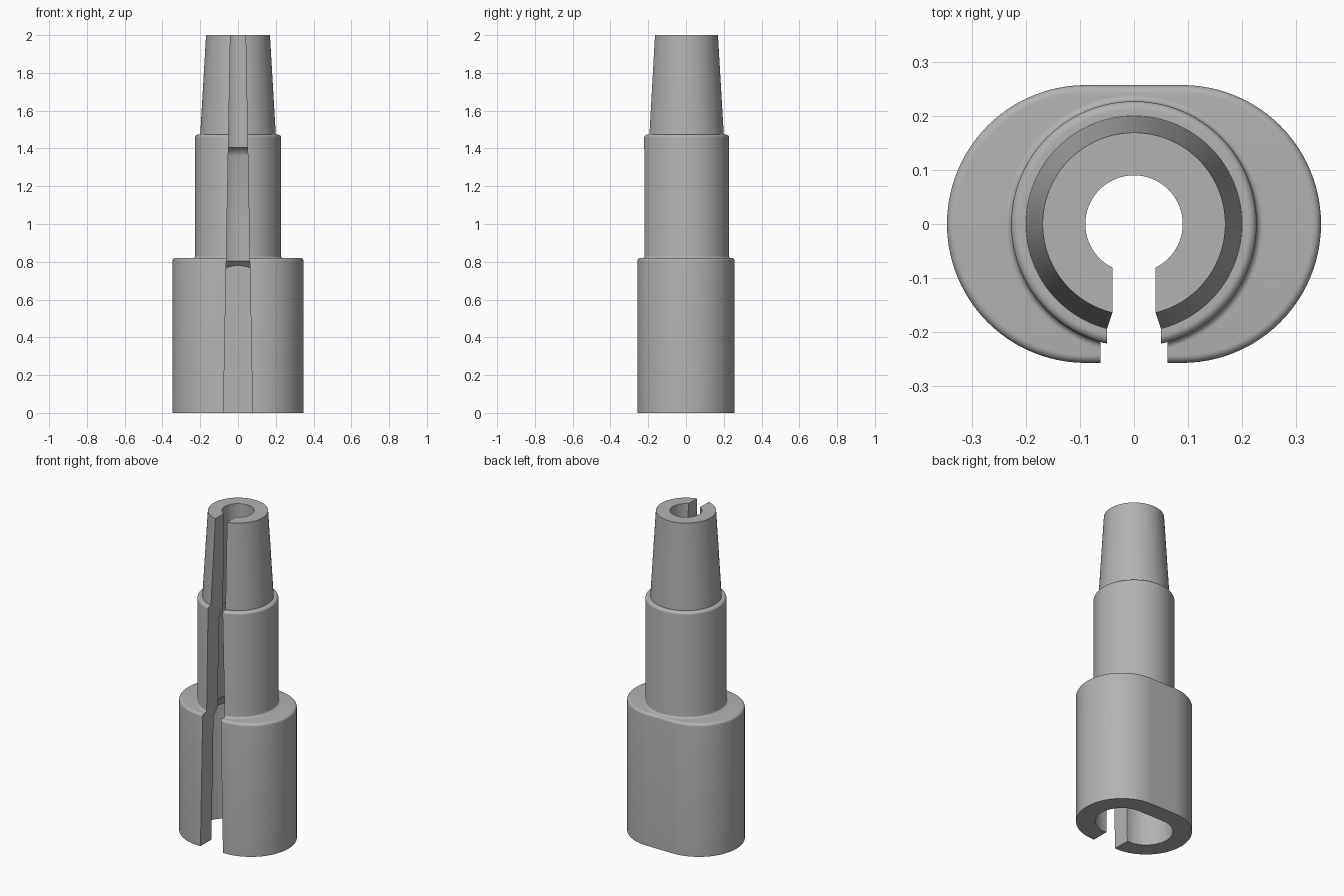
import bpy, bmesh, math
from math import sin, cos, pi

if "Cube" in bpy.data.objects:
    bpy.data.objects.remove(bpy.data.objects["Cube"])

grey = bpy.data.materials.new("warm_grey")
grey.diffuse_color = (0.45, 0.45, 0.45, 1)
grey.use_nodes = True
grey.node_tree.nodes["Principled BSDF"].inputs["Base Color"].default_value = grey.diffuse_color


def make(name, bm):
    bmesh.ops.recalc_face_normals(bm, faces=bm.faces)
    me = bpy.data.meshes.new(name)
    bm.to_mesh(me)
    bm.free()
    ob = bpy.data.objects.new(name, me)
    bpy.context.collection.objects.link(ob)
    me.materials.append(grey)
    return ob


def loft(name, rings):
    """Closed solid through a stack of equal-length point rings."""
    bm = bmesh.new()
    rows = [[bm.verts.new(p) for p in ring] for ring in rings]
    n = len(rows[0])
    for a, b in zip(rows, rows[1:]):
        for i in range(n):
            j = (i + 1) % n
            bm.faces.new((a[i], a[j], b[j], b[i]))
    bm.faces.new(rows[0][::-1])
    bm.faces.new(rows[-1])
    return make(name, bm)


def stadium(r, z, half=0.0, n=96):
    """Ring of radius r whose two halves are moved apart by half in x."""
    pts = []
    for side, start in ((1, -pi / 2), (-1, pi / 2)):
        count = n // 2 + 1 if half else n // 2
        for i in range(count):
            a = start + pi * i / (n // 2)
            pts.append((side * half + r * cos(a), r * sin(a), z))
    return pts


def solid(name, profile, half=0.0):
    return loft(name, [stadium(r, z, half) for r, z in profile])


def combine(target, other, operation):
    mod = target.modifiers.new(operation.lower(), 'BOOLEAN')
    mod.operation, mod.solver, mod.object = operation, 'EXACT', other
    bpy.ops.object.select_all(action='DESELECT')
    bpy.context.view_layer.objects.active = target
    target.select_set(True)
    bpy.ops.object.modifier_apply(modifier=mod.name)
    bpy.data.objects.remove(other, do_unlink=True)


def arc(cx, cz, r, a0, a1, steps=6):
    return [(cx + r * cos(math.radians(a0 + (a1 - a0) * i / steps)),
             cz + r * sin(math.radians(a0 + (a1 - a0) * i / steps)))
            for i in range(steps + 1)]


# Oblong base with a rounded top rim
body = solid("slotted_sleeve", [(0.257, 0)] + arc(0.242, 0.805, 0.015, 0, 90), 0.089)

# Round shaft: flared root, rounded shoulder, tapered nose
shaft = solid("shaft", [(0.239, 0.6)] + arc(0.239, 0.832, 0.012, 270, 180)
              + arc(0.212, 1.458, 0.015, 0, 90) + [(0.2, 1.473), (0.169, 2.0)])
combine(body, shaft, 'UNION')

# Oblong lower bore, closed by a conical roof
lower_bore = solid("lower_bore", [(0.15, -0.1), (0.15, 0.9)], 0.089)
roof = solid("bore_roof", [(0.4, -0.2), (0.4, 0.53), (0.11, 0.82)])
combine(lower_bore, roof, 'INTERSECT')
combine(body, lower_bore, 'DIFFERENCE')

# Round upper bore that narrows in the nose
upper_bore = solid("upper_bore", [(0.125, 0.5), (0.125, 1.36), (0.118, 1.378),
                                  (0.105, 1.395), (0.09, 1.405), (0.09, 2.1)])
combine(body, upper_bore, 'DIFFERENCE')

# Front slot, wider towards the bottom
slot = loft("slot", [[(-w, -0.5, z), (w, -0.5, z), (w, 0, z), (-w, 0, z)]
                     for w, z in ((0.0788, -0.1), (0.0382, 2.1))])
combine(body, slot, 'DIFFERENCE')

# Smooth curved walls, sharp cut edges
bpy.context.view_layer.objects.active = body
body.select_set(True)
bpy.ops.object.shade_smooth_by_angle(angle=math.radians(30))
